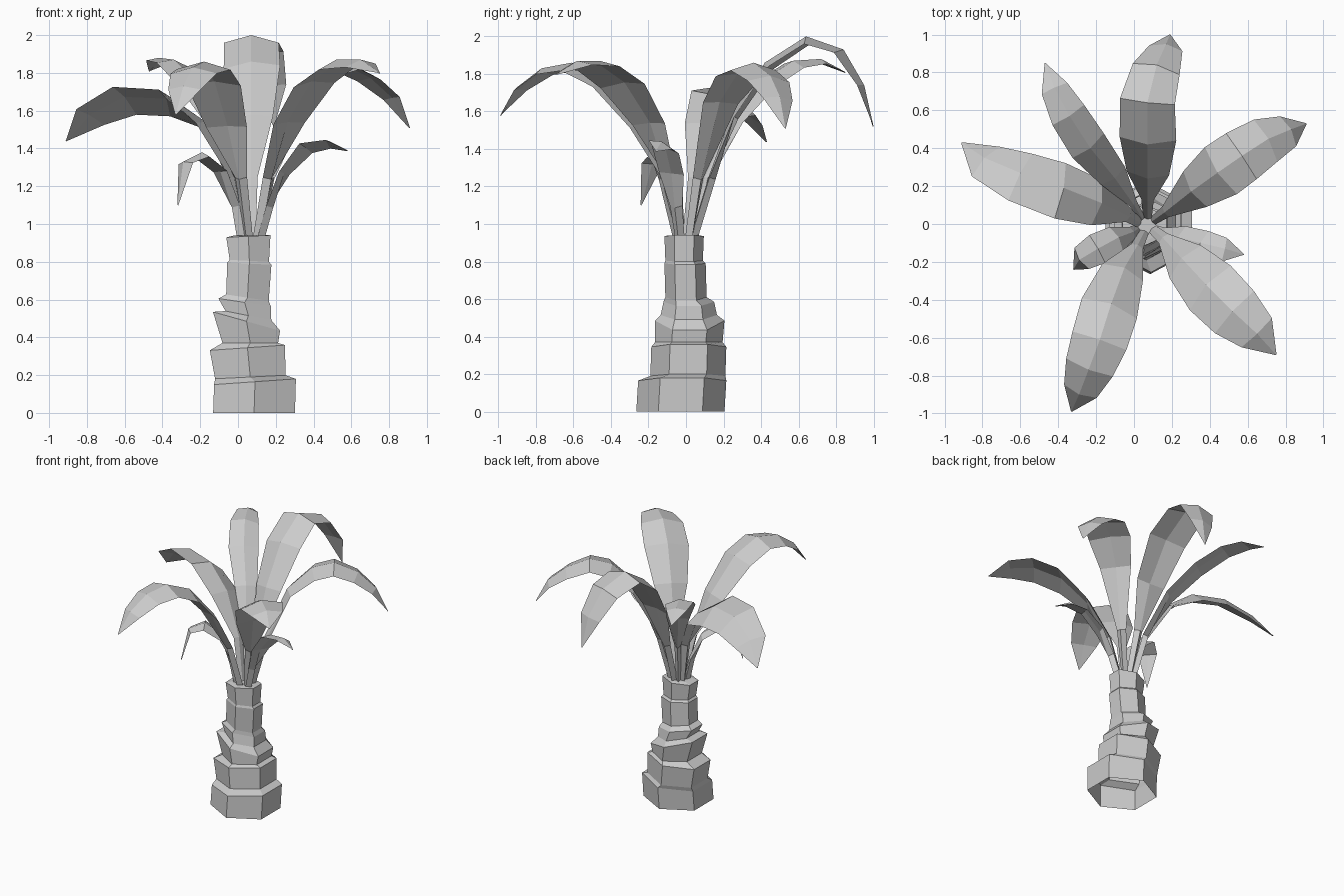
import bpy, math
from mathutils import Vector, Matrix


def make(name, verts, faces):
    me = bpy.data.meshes.new(name)
    me.from_pydata(verts, [], faces)
    me.update()
    ob = bpy.data.objects.new(name, me)
    bpy.context.collection.objects.link(ob)
    return ob


def loft(name, rings, cap_start=True, cap_end=True):
    n = len(rings[0])
    verts = [v for r in rings for v in r]
    faces = []
    for i in range(len(rings) - 1):
        for k in range(n):
            a, b = i * n + k, i * n + (k + 1) % n
            faces.append((a, b, b + n, a + n))
    if cap_start:
        faces.append(tuple(reversed(range(n))))
    if cap_end:
        faces.append(tuple(range(len(verts) - n, len(verts))))
    return make(name, verts, faces)


# Trunk: stacked hexagonal collars, (x, y, z, radius x, radius y, slope in x), open underneath
TRUNK = [
    (.085, -.03, 0, .25, .235, 0), (.09, -.02, .165, .25, .235, .07),
    (.065, .01, .19, .215, .20, .05), (.05, .015, .345, .23, .20, .07),
    (.065, .015, .37, .17, .18, 0), (.045, .02, .485, .205, .185, -.28),
    (.055, .015, .515, .14, .15, -.2), (.035, .015, .585, .16, .135, -.15),
    (.05, 0, .61, .13, .11, -.15), (.06, -.005, .79, .135, .11, -.05),
    (.06, -.01, .805, .12, .10, -.05), (.055, -.01, .935, .135, .105, .05),
    (.06, -.01, .94, .09, .08, 0),
]
rings = []
for cx, cy, z, rx, ry, slope in TRUNK:
    ring = []
    for k in range(6):
        a = math.radians(30 + 60 * k)
        dx, dy = rx * math.cos(a), ry * math.sin(a)
        ring.append((cx + dx, cy + dy, z + slope * dx))
    rings.append(ring)
loft("trunk", rings, cap_start=False)


# Fronds: narrow stem widening into a folded leaf along a drooping midrib
def frond(name, rib, half, widths, roll=0):
    pts = [Vector(p) for p in rib]
    out = pts[-1] - pts[0]
    side0 = Vector((out.y, -out.x, 0)).normalized()
    rings = []
    last = len(pts) - 1
    for i, p in enumerate(pts):
        t = (pts[min(i + 1, last)] - pts[max(i - 1, 0)]).normalized()
        s = (side0 - t * side0.dot(t)).normalized()
        f = min(1, max(0, i - 1) / 2)
        s = Matrix.Rotation(math.radians(roll) * f, 3, t) @ s
        u = s.cross(t)
        w = half * widths[i]
        thick = .005 if i == last else (.04 if i < 2 else .02)
        rings.append([p + s * w - u * w * .28, p,
                      p - s * w - u * w * .28, p - u * thick])
    return loft(name, rings)


LARGE = [.15, .22, .75, 1, .95, .7, .02]
LONG = [.15, .22, .75, 1, .97, .85, .6, .02]
SMALL = [.3, .4, .85, 1, .8, .03]

frond("frond_back", [(.07, .02, .92), (.07, .12, 1.25), (.07, .24, 1.58), (.07, .42, 1.86), (.07, .64, 2.0),
                     (.12, .84, 1.93), (.17, .95, 1.74), (.19, 1.0, 1.52)], .15, LONG)
frond("frond_back_right", [(.09, .01, .92), (.16, .06, 1.25), (.30, .17, 1.66), (.44, .27, 1.82), (.57, .36, 1.86),
                           (.71, .45, 1.79), (.83, .50, 1.68), (.91, .53, 1.51)], .15, LONG)
frond("frond_front_right", [(.09, -.02, .92), (.15, -.07, 1.25), (.25, -.18, 1.55), (.38, -.32, 1.77),
                            (.52, -.46, 1.87), (.65, -.58, 1.87), (.75, -.69, 1.80)], .16, LARGE, 5)
frond("frond_front_left", [(.06, -.03, .92), (.02, -.11, 1.25), (-.05, -.23, 1.53), (-.12, -.42, 1.77), (-.18, -.61, 1.86),
                           (-.24, -.77, 1.83), (-.29, -.90, 1.73), (-.33, -.99, 1.58)], .155, LONG)
frond("frond_left", [(.04, 0, .92), (-.02, .04, 1.25), (-.17, .11, 1.54), (-.37, .19, 1.68),
                     (-.60, .27, 1.69), (-.79, .35, 1.59), (-.91, .43, 1.44)], .165, LARGE, 28)
frond("frond_back_left", [(.05, .02, .92), (0, .10, 1.25), (-.10, .24, 1.55), (-.23, .40, 1.76),
                          (-.34, .57, 1.87), (-.42, .72, 1.88), (-.47, .85, 1.81)], .105, LARGE, 6)
frond("small_frond_right", [(.10, -.03, .92), (.15, -.05, 1.1), (.23, -.07, 1.28), (.35, -.10, 1.42),
                            (.48, -.13, 1.44), (.58, -.16, 1.39)], .085, SMALL, -20)
frond("small_frond_left", [(.03, -.02, .92), (0, -.04, 1.1), (-.08, -.07, 1.29), (-.19, -.13, 1.38),
                           (-.29, -.19, 1.33), (-.32, -.24, 1.10)], .085, SMALL)
